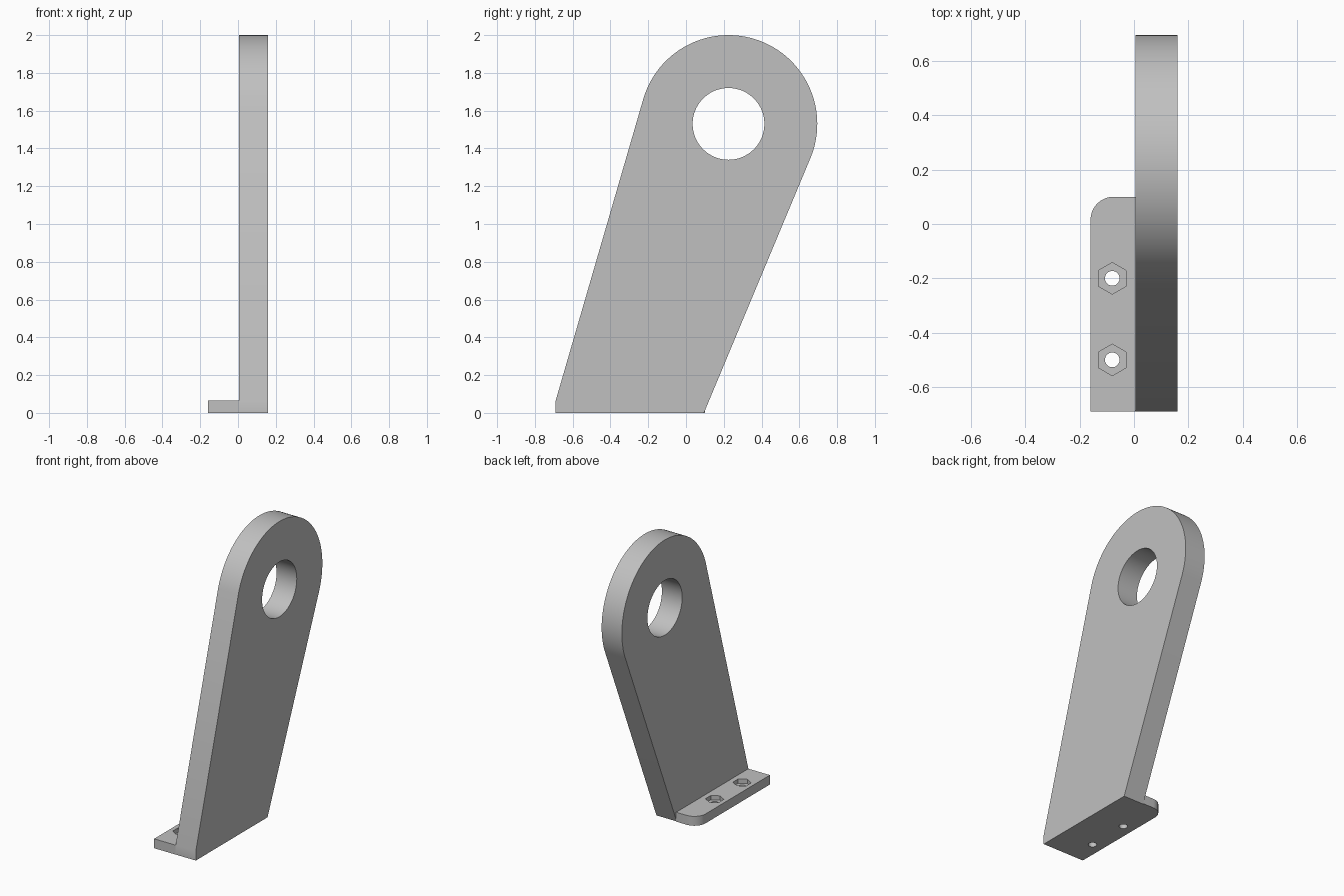
import bpy
import bmesh
from math import acos, atan2, cos, hypot, pi, radians, sin
from mathutils import Matrix, Vector

if "Cube" in bpy.data.objects:
    bpy.data.objects.remove(bpy.data.objects["Cube"])

# Main dimensions
INNER_X, OUTER_X, FOOT_X = 0.005, 0.16, -0.16
FRONT_Y, HEEL_Y, FOOT_BACK_Y = -0.69, 0.095, 0.1
FOOT_HEIGHT = 0.065
EYE_Y, EYE_Z, EYE_R, HEAD_R = 0.225, 1.53, 0.19, 0.47
CORNER_R = 0.085
BOLT_X, BOLT_YS = -0.08, (-0.2, -0.5)

steel = bpy.data.materials.new("plain grey")
steel.use_nodes = True
grey = (0.53, 0.53, 0.53, 1)
steel.diffuse_color = grey
steel.node_tree.nodes["Principled BSDF"].inputs["Base Color"].default_value = grey


def arc(cx, cy, r, start, end, steps):
    angles = [start + (end - start) * i / steps for i in range(steps + 1)]
    return [(cx + r * cos(a), cy + r * sin(a)) for a in angles]


def add_object(name, bm):
    bmesh.ops.recalc_face_normals(bm, faces=bm.faces)
    mesh = bpy.data.meshes.new(name)
    bm.to_mesh(mesh)
    bm.free()
    mesh.materials.append(steel)
    obj = bpy.data.objects.new(name, mesh)
    bpy.context.collection.objects.link(obj)
    return obj


def extrude_profile(name, points, offset):
    bm = bmesh.new()
    face = bm.faces.new([bm.verts.new(p) for p in points])
    side = bmesh.ops.extrude_face_region(bm, geom=[face])
    moved = [v for v in side["geom"] if isinstance(v, bmesh.types.BMVert)]
    bmesh.ops.translate(bm, verts=moved, vec=Vector(offset))
    return add_object(name, bm)


def cutter(name, sides, radius, depth, matrix):
    bm = bmesh.new()
    bmesh.ops.create_cone(bm, cap_ends=True, segments=sides, radius1=radius,
                          radius2=radius, depth=depth, matrix=matrix)
    obj = add_object(name, bm)
    obj.hide_render = True
    return obj


def cut(obj, cutters):
    for tool in cutters:
        mod = obj.modifiers.new(tool.name, 'BOOLEAN')
        mod.operation, mod.solver, mod.object = 'DIFFERENCE', 'EXACT', tool
    bpy.context.view_layer.update()
    result = obj.evaluated_get(bpy.context.evaluated_depsgraph_get())
    mesh = bpy.data.meshes.new_from_object(result)
    obj.modifiers.clear()
    obj.data = mesh
    for tool in cutters:
        bpy.data.objects.remove(tool)


def tangent_angle(y, z, side):
    # Angle on the head circle where a line from (y, z) touches it
    dy, dz = y - EYE_Y, z - EYE_Z
    return atan2(dz, dy) + side * acos(HEAD_R / hypot(dy, dz))


# Upright plate: leaning sides run tangent into the round head
start = tangent_angle(HEEL_Y, 0, 1)
end = tangent_angle(FRONT_Y, FOOT_HEIGHT, -1) % (2 * pi)
outline = [(FRONT_Y, FOOT_HEIGHT), (FRONT_Y, 0), (HEEL_Y, 0)]
outline += arc(EYE_Y, EYE_Z, HEAD_R, start, end, 64)
plate = extrude_profile("upright_plate", [(INNER_X, y, z) for y, z in outline],
                        (OUTER_X - INNER_X, 0, 0))
eye_place = Matrix.Translation((0.08, EYE_Y, EYE_Z)) @ Matrix.Rotation(pi / 2, 4, 'Y')
cut(plate, [cutter("eye_cutter", 64, EYE_R, 1, eye_place)])

# Mounting foot: flat flange with one rounded rear corner
outline = [(FOOT_X, FRONT_Y), (INNER_X, FRONT_Y), (INNER_X, FOOT_BACK_Y)]
outline += arc(FOOT_X + CORNER_R, FOOT_BACK_Y - CORNER_R, CORNER_R, pi / 2, pi, 16)
foot = extrude_profile("mounting_foot", [(x, y, 0) for x, y in outline],
                       (0, 0, FOOT_HEIGHT))

# Bolt holes with hexagonal nut pockets
tools = []
for y in BOLT_YS:
    tools.append(cutter("bolt_cutter", 32, 0.027, 1, Matrix.Translation((BOLT_X, y, 0))))
    pocket = Matrix.Translation((BOLT_X, y, FOOT_HEIGHT))
    tools.append(cutter("nut_cutter", 6, 0.058, 0.06, pocket))
cut(foot, tools)

# Smooth round surfaces, keep crisp edges
for obj in (plate, foot):
    bpy.ops.object.select_all(action='DESELECT')
    obj.select_set(True)
    bpy.context.view_layer.objects.active = obj
    bpy.ops.object.shade_smooth_by_angle(angle=radians(30))
